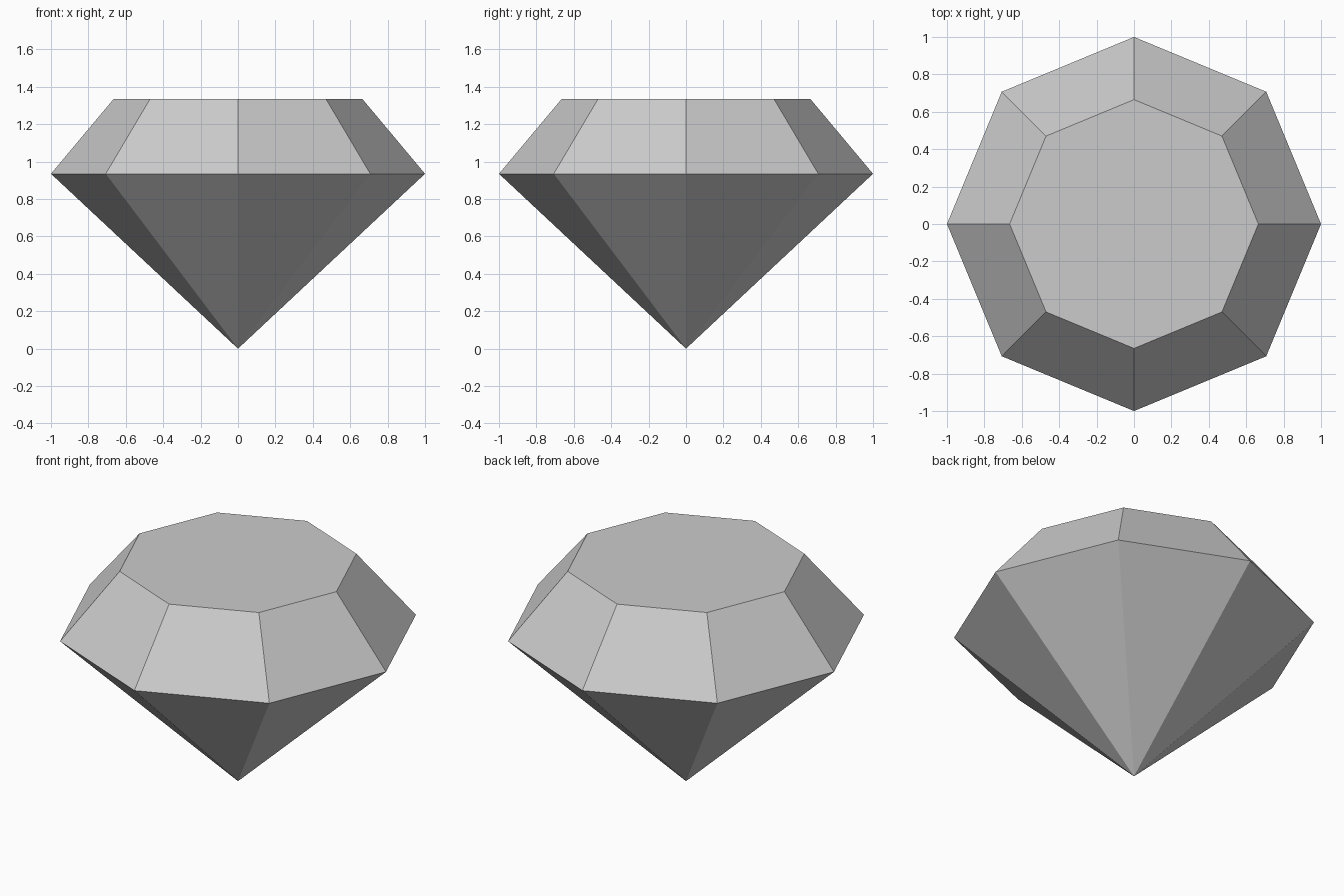
import bpy
import bmesh
from math import cos, sin, tau

SIDES = 8
GIRDLE_RADIUS, GIRDLE_Z = 1.0, 0.935
TABLE_RADIUS, TABLE_Z = 0.665, 1.335

cube = bpy.data.objects.get("Cube")
if cube:
    bpy.data.objects.remove(cube, do_unlink=True)

# Single grey stone colour
grey = bpy.data.materials.new("stone_grey")
grey.use_nodes = True
colour = (0.6, 0.6, 0.6, 1.0)
grey.diffuse_color = colour
grey.node_tree.nodes["Principled BSDF"].inputs["Base Color"].default_value = colour


def ring(bm, radius, z):
    angles = [tau * i / SIDES for i in range(SIDES)]
    return [bm.verts.new((radius * cos(a), radius * sin(a), z)) for a in angles]


bm = bmesh.new()
tip = bm.verts.new((0, 0, 0))
girdle = ring(bm, GIRDLE_RADIUS, GIRDLE_Z)
table = ring(bm, TABLE_RADIUS, TABLE_Z)

# Pointed pavilion below, sloping crown above, flat table on top
for i in range(SIDES):
    j = (i + 1) % SIDES
    bm.faces.new((tip, girdle[j], girdle[i]))
    bm.faces.new((girdle[i], girdle[j], table[j], table[i]))
bm.faces.new(table)
bmesh.ops.recalc_face_normals(bm, faces=bm.faces)

mesh = bpy.data.meshes.new("cut_gem")
bm.to_mesh(mesh)
bm.free()
mesh.materials.append(grey)
gem = bpy.data.objects.new("cut_gem", mesh)
bpy.context.collection.objects.link(gem)
